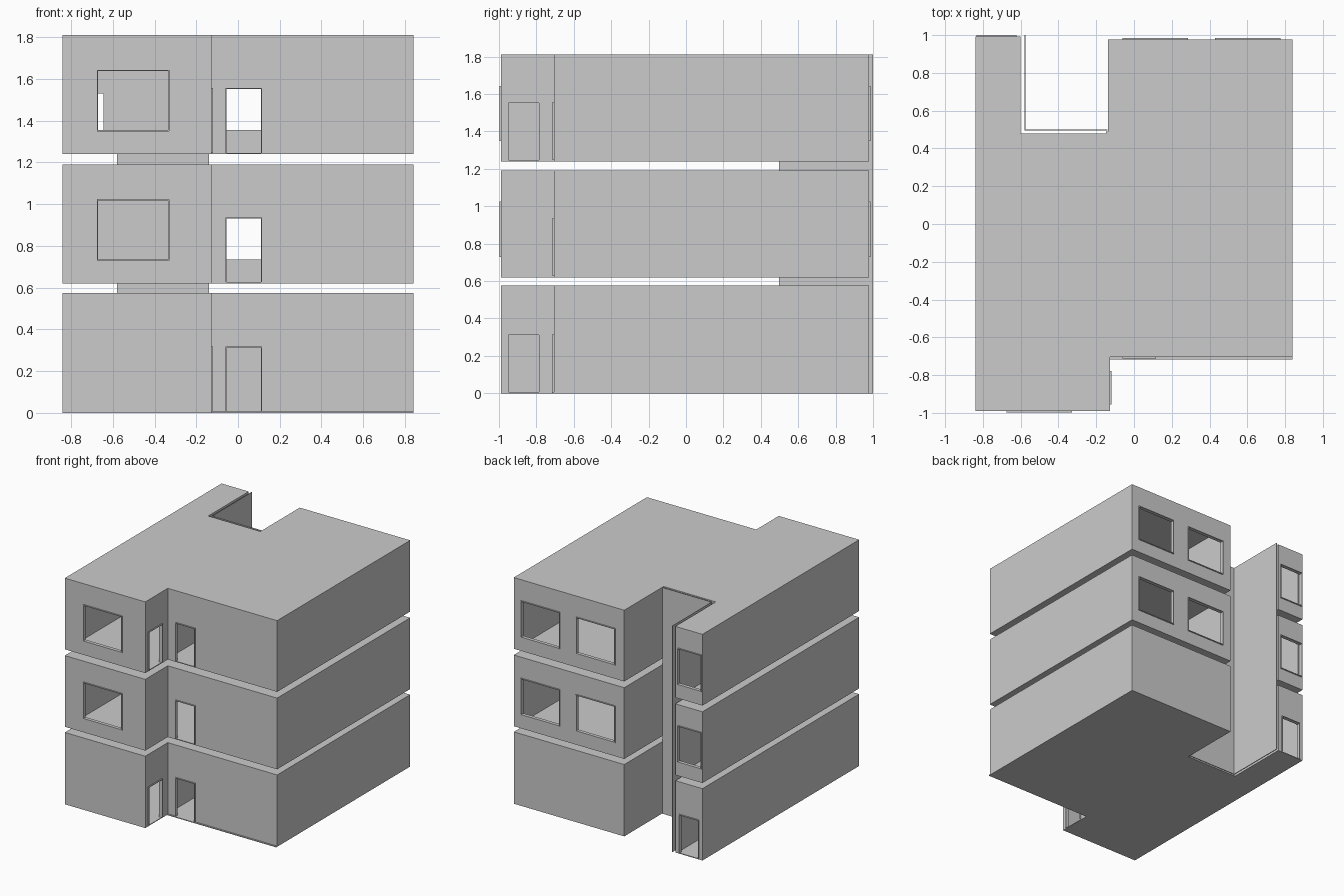
import bpy, bmesh

if "Cube" in bpy.data.objects:
    bpy.data.objects.remove(bpy.data.objects["Cube"])

T = 0.02      # wall thickness
S = 0.006     # floor / roof skin
BASES = [(0.0, 0.575), (0.62, 1.19), (1.24, 1.81)]
OUTLINE = [(-.84, -.99), (-.128, -.99), (-.128, -.705), (.84, -.705), (.84, .978),
           (-.138, .978), (-.138, .48), (-.6, .48), (-.6, .992), (-.84, .992)]


def prism(name, pts, z0, z1):
    bm = bmesh.new()
    lo = [bm.verts.new((x, y, z0)) for x, y in pts]
    hi = [bm.verts.new((x, y, z1)) for x, y in pts]
    n = len(pts)
    bm.faces.new(lo[::-1])
    bm.faces.new(hi)
    for i in range(n):
        j = (i + 1) % n
        bm.faces.new((lo[i], lo[j], hi[j], hi[i]))
    me = bpy.data.meshes.new(name)
    bm.to_mesh(me)
    bm.free()
    ob = bpy.data.objects.new(name, me)
    bpy.context.collection.objects.link(ob)
    return ob


def box(name, x0, x1, y0, y1, z0, z1):
    return prism(name, [(x0, y0), (x1, y0), (x1, y1), (x0, y1)], z0, z1)


def inset(pts, d):
    # inward offset of an axis-aligned counter-clockwise outline
    out = []
    sign = lambda v: (v > 1e-9) - (v < -1e-9)
    for i, (x, y) in enumerate(pts):
        dx = dy = 0
        for (ax, ay), (bx, by) in ((pts[i - 1], pts[i]), (pts[i], pts[(i + 1) % len(pts)])):
            dx -= sign(by - ay) * d
            dy += sign(bx - ax) * d
        out.append((x + dx, y + dy))
    return out


def cut(ob, cutter):
    cutter.hide_render = True
    m = ob.modifiers.new("cut", 'BOOLEAN')
    m.operation = 'DIFFERENCE'
    m.solver = 'EXACT'
    m.object = cutter
    bpy.context.view_layer.objects.active = ob
    bpy.ops.object.modifier_apply(modifier=m.name)
    bpy.data.objects.remove(cutter)


def opening(ob, name, axis, face, out, a0, a1, z0, z1, sill=True, proud=.008):
    """Cut a hole in the wall whose outer face lies at `face` and add a thin frame."""
    def oriented(nm, u0, u1, v0, v1, w0, w1):
        v0, v1 = sorted((v0, v1))
        if axis == 'y':
            return box(nm, u0, u1, v0, v1, w0, w1)
        return box(nm, v0, v1, u0, u1, w0, w1)
    cut(ob, oriented("cutter", a0, a1, face - out * (T + .01), face + out * .02, z0, z1))
    v0, v1 = face - out * T, face + out * proud
    f = .005
    oriented(name + "_jamb_left", a0 - .001, a0 + f, v0, v1, z0, z1)
    oriented(name + "_jamb_right", a1 - f, a1 + .001, v0, v1, z0, z1)
    oriented(name + "_head", a0, a1, v0, v1, z1 - f, z1 + .001)
    if sill:
        oriented(name + "_sill", a0, a1, v0, v1, z0 - .001, z0 + f)


for i, (z0, z1) in enumerate(BASES):
    tag = "storey_%d" % (i + 1)
    fz = z0 + S
    # hollow storey: walls, floor and roof
    shell = prism(tag + "_shell", OUTLINE, z0, z1)
    cut(shell, prism("cutter", inset(OUTLINE, T), fz, z1 - S))
    door_top = z0 + .316
    win = (z0 + .11, z0 + .403)
    # recessed front door on every storey
    opening(shell, tag + "_front_door", 'y', -.705, -1, -.06, .115, fz, door_top, False)
    # side door and hall wall on the first and last storey
    if i != 1:
        opening(shell, tag + "_side_door", 'x', -.128, 1, -.955, -.78, fz, door_top, False)
        box(tag + "_hall_wall", -.148, -.128, -.69, .49, fz, z1 - S)
    # windows above ground, back door on the ground
    if i:
        opening(shell, tag + "_front_window", 'y', -.99, -1, -.675, -.33, *win)
        for k, x in enumerate((-.06, .43)):
            opening(shell, tag + "_back_window_%d" % k, 'y', .978, 1, x, x + .345, *win)
        opening(shell, tag + "_wing_window", 'y', .992, 1, -.832, -.622, *win)
    else:
        opening(shell, tag + "_wing_door", 'y', .992, 1, -.81, -.635, fz, door_top, False)
    # cross partition with an inner doorway
    part = box(tag + "_partition", -.825, -.135 if i else .825, .125, .15, fz, z1 - S)
    dx = -.32 if i == 1 else -.815
    cut(part, box("cutter", dx, dx + .17, .1, .2, fz - .01, z0 + .29))

# full-height stair shaft lining in the back notch
box("shaft_side_panel", -.579, -.575, .496, 1.0, 0, 1.81)
box("shaft_end_panel", -.579, -.14, .496, .5, 0, 1.81)
# floor lip under the recessed front
box("entrance_floor_lip", -.128, .84, -.717, -.70, 0, S)
